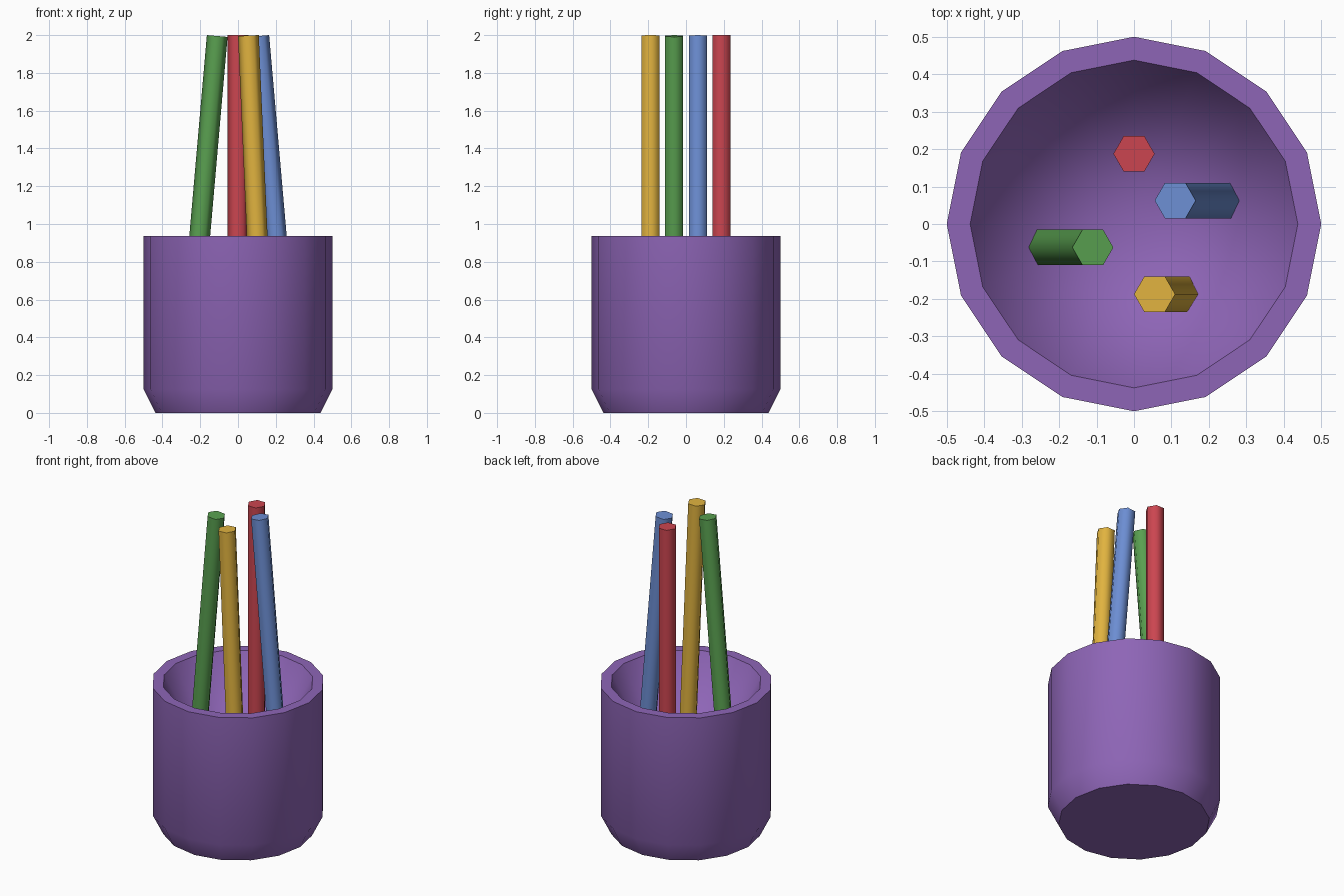
import bpy, bmesh, math
from mathutils import Vector, Matrix

if "Cube" in bpy.data.objects:
    bpy.data.objects.remove(bpy.data.objects["Cube"])


def lathe(name, profile, sides, colour, angle, matrix=Matrix()):
    """Closed solid from (radius, z) points; radius 0 makes a fan to the axis."""
    bm = bmesh.new()
    rings = []
    for r, z in profile:
        if r == 0:
            rings.append([bm.verts.new((0, 0, z))] * sides)
        else:
            rings.append([bm.verts.new((r * math.cos(2 * math.pi * i / sides),
                                        r * math.sin(2 * math.pi * i / sides), z))
                          for i in range(sides)])
    for a, b in zip(rings, rings[1:]):
        for i in range(sides):
            j = (i + 1) % sides
            bm.faces.new(list(dict.fromkeys((a[i], a[j], b[j], b[i]))))
    for ring, r in ((rings[0], profile[0][0]), (rings[-1], profile[-1][0])):
        if r > 0:
            bm.faces.new(ring)
    bmesh.ops.transform(bm, matrix=matrix, verts=bm.verts)
    bmesh.ops.recalc_face_normals(bm, faces=bm.faces)
    mesh = bpy.data.meshes.new(name)
    bm.to_mesh(mesh)
    bm.free()
    mat = bpy.data.materials.new(name + "_colour")
    mat.diffuse_color = (*colour, 1)
    mat.use_nodes = True
    mat.node_tree.nodes["Principled BSDF"].inputs["Base Color"].default_value = mat.diffuse_color
    mesh.materials.append(mat)
    ob = bpy.data.objects.new(name, mesh)
    bpy.context.collection.objects.link(ob)
    bpy.ops.object.select_all(action='DESELECT')
    ob.select_set(True)
    bpy.context.view_layer.objects.active = ob
    bpy.ops.object.shade_smooth_by_angle(angle=math.radians(angle))
    return ob


# Cup: chamfered foot, flat rim, conical hollow
lathe("cup", [(0.4375, 0), (0.5, 0.125), (0.5, 0.9375), (0.4375, 0.9375), (0, 0.12)],
      16, (0.27, 0.13, 0.47), 30)

# Pencils: hexagonal rods leaning sideways, lower ends sunk in the cup
RADIUS, LENGTH = 0.055, 1.85
pencils = [("red_pencil", 0.0, 0.1875, 0, (0.6, 0.06, 0.08)),
           ("blue_pencil", 0.11, 0.0625, -5, (0.15, 0.27, 0.65)),
           ("green_pencil", -0.11, -0.0625, 5, (0.1, 0.35, 0.08)),
           ("yellow_pencil", 0.055, -0.1875, -2.5, (0.75, 0.45, 0.05))]
for name, x, y, lean, colour in pencils:
    tilt = math.radians(lean)
    top = Vector((x, y, 2 - RADIUS * abs(math.sin(tilt))))
    lathe(name, [(RADIUS, -LENGTH), (RADIUS, 0)], 6, colour, 65,
          Matrix.Translation(top) @ Matrix.Rotation(tilt, 4, 'Y'))
